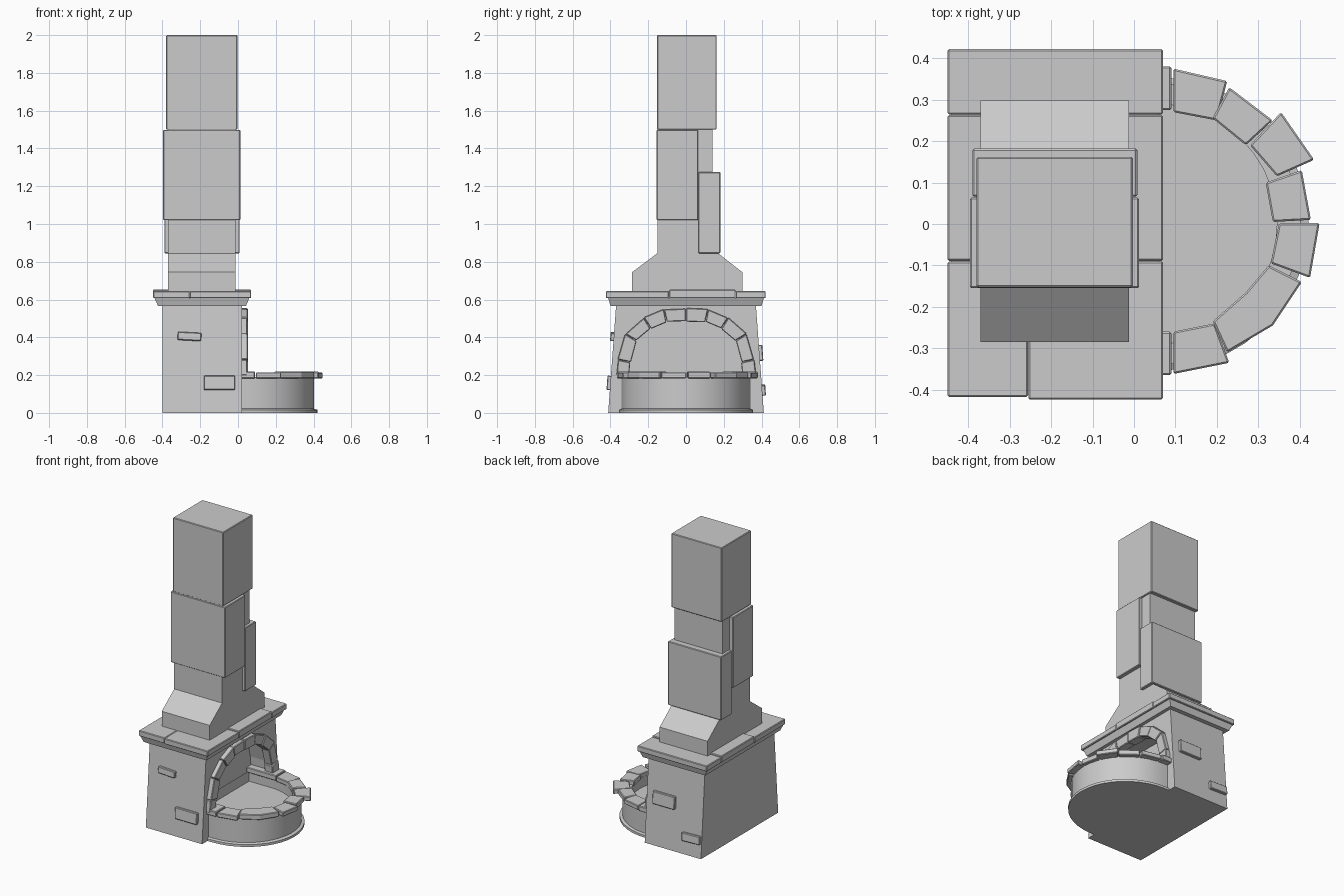
import bpy, bmesh, math
from mathutils import Vector

if "Cube" in bpy.data.objects:
    bpy.data.objects.remove(bpy.data.objects["Cube"])


def finish(name, bm, bevel=0.0):
    bmesh.ops.recalc_face_normals(bm, faces=bm.faces)
    me = bpy.data.meshes.new(name)
    bm.to_mesh(me)
    bm.free()
    ob = bpy.data.objects.new(name, me)
    bpy.context.collection.objects.link(ob)
    if bevel:
        m = ob.modifiers.new("edge", 'BEVEL')
        m.width, m.segments = bevel, 1
    return ob


def prism(name, pts, axis, lo, hi, bevel=0.0, inset=(1, 1)):
    """Extrude a 2D outline along x (outline y,z), y (outline x,z) or z (outline x,y)."""
    bm = bmesh.new()

    def put(a, b, c):
        return {'x': (c, a, b), 'y': (a, c, b), 'z': (a, b, c)}[axis]
    lo_v = [bm.verts.new(put(a, b, lo)) for a, b in pts]
    hi_v = [bm.verts.new(put(a, b, hi)) for a, b in pts]
    n = len(pts)
    bm.faces.new(lo_v)
    bm.faces.new(hi_v)
    for i in range(n):
        j = (i + 1) % n
        bm.faces.new((lo_v[i], lo_v[j], hi_v[j], hi_v[i]))
    return finish(name, bm, bevel)


def box(name, x0, x1, y0, y1, z0, z1, bevel=0.004):
    return prism(name, [(x0, y0), (x1, y0), (x1, y1), (x0, y1)], 'z', z0, z1, bevel)


# Arch centre line, mirrored about y = 0
half = [(-0.335, 0.195), (-0.327, 0.275), (-0.292, 0.40), (-0.205, 0.475), (-0.11, 0.515)]
arch = half + [(0.0, 0.519)] + [(-y, z) for y, z in reversed(half)]

# Tapered body with arched niche
body = prism("hearth_body", [(-0.412, 0), (0.412, 0), (0.37, 0.57), (-0.37, 0.57)],
             'x', -0.40, 0.02)
niche = [(-0.325, 0.11)] + [(y * 0.97, z) for y, z in arch] + [(0.325, 0.11)]
cutter = prism("niche_cutter", niche, 'x', -0.13, 0.2)
cutter.hide_render = True
mod = body.modifiers.new("niche", 'BOOLEAN')
mod.operation, mod.object, mod.solver = 'DIFFERENCE', cutter, 'EXACT'
bpy.context.view_layer.objects.active = body
bpy.ops.object.modifier_apply(modifier="niche")
bpy.data.objects.remove(cutter)

# Arch stones around the niche
W = 0.033


def normal(i):
    a = Vector(arch[max(i - 1, 0)])
    b = Vector(arch[min(i + 1, len(arch) - 1)])
    t = (b - a).normalized()
    return Vector((-t.y, t.x))


for i in range(len(arch) - 1):
    p, q = Vector(arch[i]), Vector(arch[i + 1])
    gap = (q - p).normalized() * 0.001
    w = W + (0.003 if i % 2 else 0)
    pts = [p + gap - normal(i) * w, p + gap + normal(i) * w,
           q - gap + normal(i + 1) * w, q - gap - normal(i + 1) * w]
    prism(f"arch_stone_{i}", pts, 'x', -0.01, 0.048 + 0.004 * (i % 2), 0.004)


# Rounded basin: D-shaped loops lofted from the base to the inner floor
def d_loop(rx, ry, n=20):
    arc = [(0.05 + rx * math.sin(math.pi * k / n), -ry * math.cos(math.pi * k / n))
           for k in range(n + 1)]
    return [(-0.12, -ry)] + arc + [(-0.12, ry)] if rx > 0.32 else \
        [(-0.16, -ry)] + arc + [(-0.16, ry)]


bm = bmesh.new()
rings = []
for rx, ry, z in [(0.372, 0.355, 0), (0.372, 0.355, 0.016), (0.352, 0.341, 0.022),
                  (0.352, 0.341, 0.19), (0.295, 0.29, 0.19), (0.295, 0.29, 0.12)]:
    rings.append([bm.verts.new((x, y, z)) for x, y in d_loop(rx, ry)])
bm.faces.new(rings[0])
bm.faces.new(rings[-1])
for a, b in zip(rings, rings[1:]):
    for k in range(len(a) - 1):
        bm.faces.new((a[k], a[k + 1], b[k + 1], b[k]))
    bm.faces.new((a[-1], a[0], b[0], b[-1])) if a is not rings[3] else None
basin = finish("basin", bm)
bpy.ops.object.select_all(action='DESELECT')
basin.select_set(True)
bpy.context.view_layer.objects.active = basin
bpy.ops.object.shade_smooth_by_angle(angle=math.radians(30))

# Irregular rim stones
rim = [
    [(-0.13, 0.275), (0.09, 0.275), (0.09, 0.38), (-0.13, 0.38)],
    [(0.095, 0.375), (0.225, 0.345), (0.20, 0.25), (0.095, 0.27)],
    [(0.23, 0.33), (0.335, 0.25), (0.27, 0.19), (0.19, 0.255)],
    [(0.355, 0.27), (0.435, 0.155), (0.345, 0.115), (0.28, 0.19)],
    [(0.405, 0.13), (0.427, 0.01), (0.335, 0.005), (0.318, 0.10)],
    [(0.35, 0.002), (0.448, 0.002), (0.425, -0.13), (0.33, -0.095)],
    [(0.325, -0.10), (0.405, -0.14), (0.335, -0.245), (0.225, -0.31), (0.19, -0.235), (0.27, -0.165)],
    [(0.195, -0.24), (0.23, -0.335), (0.095, -0.362), (0.095, -0.26)],
    [(-0.13, -0.365), (0.09, -0.365), (0.09, -0.26), (-0.13, -0.26)],
]
for i, pts in enumerate(rim):
    prism(f"rim_stone_{i}", pts, 'z', 0.183, 0.218 - 0.004 * (i % 2), 0.004)

# Mantel: chamfered under-slab and four top slabs
under = box("mantel_under", -0.442, 0.06, -0.412, 0.412, 0.567, 0.608, 0)
for v in under.data.vertices:
    if v.co.z < 0.59:
        v.co.x = -0.19 + (v.co.x + 0.19) * 0.93
        v.co.y *= 0.97
for i, s in enumerate([(-0.45, -0.256, -0.418, -0.09, 0.645), (-0.255, 0.07, -0.424, -0.09, 0.645),
                       (-0.45, 0.07, -0.089, 0.263, 0.652), (-0.45, 0.07, 0.264, 0.422, 0.645)]):
    box(f"mantel_slab_{i}", *s[:4], 0.607, s[4])

# Chimney core with flared foot, then the overlapping blocks
prism("chimney_core", [(-0.285, 0.64), (-0.285, 0.745), (-0.152, 0.845), (-0.152, 1.51), (0.14, 1.51),
                       (0.14, 0.87), (0.17, 0.845), (0.298, 0.745), (0.298, 0.64)], 'x', -0.37, -0.012)
box("chimney_front_block", -0.396, 0.012, -0.155, 0.064, 1.02, 1.498)
box("chimney_back_block", -0.39, 0.008, 0.066, 0.182, 0.845, 1.275)
box("chimney_top_block", -0.38, -0.003, -0.153, 0.162, 1.50, 2.0)

# Loose bricks set into the sloping sides: x centre, z centre, width, height, tilt, side
for i, (x, z, w, h, tilt, side) in enumerate([
        (-0.257, 0.404, 0.125, 0.043, 3, -1), (-0.098, 0.158, 0.165, 0.076, 0, -1),
        (-0.115, 0.317, 0.165, 0.085, 0, 1), (-0.327, 0.12, 0.135, 0.055, 2, 1)]):
    b = box(f"side_brick_{i}", -w / 2, w / 2, -0.02, 0.02, -h / 2, h / 2)
    b.location = (x, side * (0.41 - 0.0737 * z), z)
    b.rotation_euler = (side * 0.0736, math.radians(tilt), 0)
